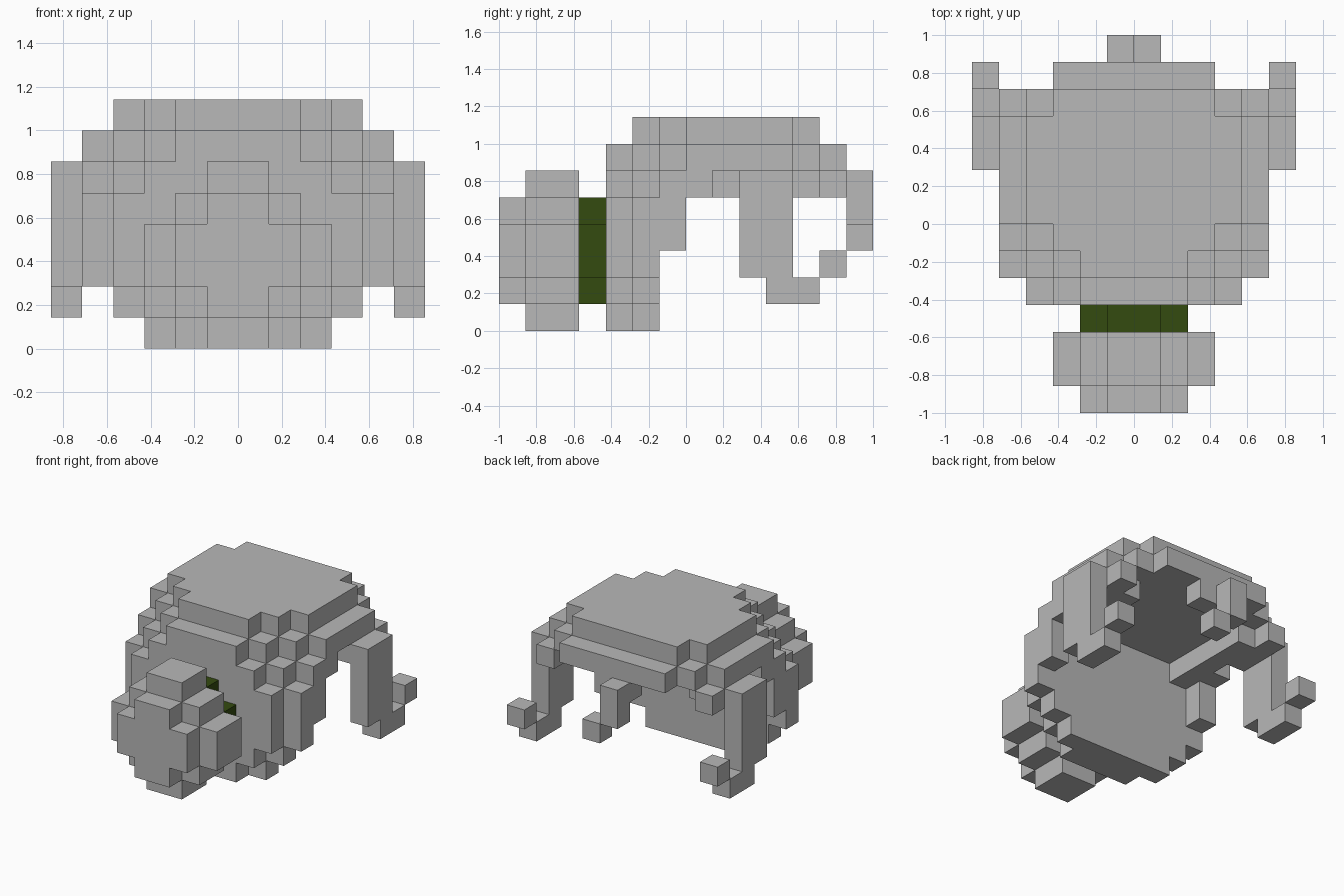
import bpy, bmesh, math
from mathutils import Vector

if "Cube" in bpy.data.objects:
    bpy.data.objects.remove(bpy.data.objects["Cube"], do_unlink=True)

U = 1 / 7  # edge length of one block


def material(name, rgb):
    m = bpy.data.materials.new(name)
    m.use_nodes = True
    m.diffuse_color = (*rgb, 1)
    m.node_tree.nodes["Principled BSDF"].inputs["Base Color"].default_value = (*rgb, 1)
    return m


GREY = material("light grey", (0.48, 0.48, 0.48))
GREEN = material("dark green", (0.034, 0.07, 0.005))

DIRS = [Vector(d) for d in ((1, 0, 0), (-1, 0, 0), (0, 1, 0), (0, -1, 0), (0, 0, 1), (0, 0, -1))]


def block_part(name, boxes, mat):
    """Fill boxes (x0, x1, y0, y1, z0, z1) with blocks and skin their outside."""
    cells = {(x, y, z) for x0, x1, y0, y1, z0, z1 in boxes
             for x in range(x0, x1) for y in range(y0, y1) for z in range(z0, z1)}
    bm = bmesh.new()
    verts = {}

    def vert(p):
        key = tuple(round(c) for c in p)
        if key not in verts:
            verts[key] = bm.verts.new(Vector(key) * U)
        return verts[key]

    for c in sorted(cells):
        mid = Vector(c) + Vector((0.5, 0.5, 0.5))
        for d in DIRS:
            if tuple(int(a + b) for a, b in zip(c, d)) in cells:
                continue
            s = Vector((d.y, d.z, d.x))
            t = d.cross(s)
            ring = [mid + (d + a * s + b * t) / 2 for a, b in ((-1, -1), (1, -1), (1, 1), (-1, 1))]
            bm.faces.new([vert(p) for p in ring])
    # Merge the flat block faces into larger panels
    bmesh.ops.dissolve_limit(bm, angle_limit=math.radians(1), verts=bm.verts, edges=bm.edges)
    mesh = bpy.data.meshes.new(name)
    bm.to_mesh(mesh)
    bm.free()
    mesh.materials.append(mat)
    ob = bpy.data.objects.new(name, mesh)
    bpy.context.collection.objects.link(ob)
    return ob


def centred(rows):
    """Rows of (half width, y0, y1, z0, z1), centred on x = 0."""
    return [(-w, w, *r) for w, *r in rows]


def both_sides(boxes):
    return boxes + [(-x1, -x0, *r) for x0, x1, *r in boxes]


# Stepped roof of the shell
roof = centred([
    (2, -2, -1, 7, 8), (3, -1, 0, 7, 8), (4, 0, 4, 7, 8), (3, 4, 5, 7, 8),
    (2, -3, -2, 6, 7), (3, -2, -1, 6, 7), (4, -1, 0, 6, 7),
    (5, 0, 4, 6, 7), (4, 4, 5, 6, 7), (3, 5, 6, 6, 7)])

# Round front wall, two blocks thick
wall = centred([
    (3, -3, -2, 5, 6), (4, -2, -1, 5, 6),
    (4, -3, -2, 2, 5), (5, -2, -1, 2, 5),
    (3, -3, -2, 1, 2), (4, -2, -1, 1, 2),
    (2, -3, -2, 0, 1), (3, -2, -1, 0, 1)])

# Rims under the roof, front side posts and limb joints
rims = both_sides([
    (3, 5, -1, 1, 5, 6), (3, 4, 1, 4, 5, 6), (4, 5, 2, 5, 5, 6),
    (4, 5, -1, 0, 3, 5)])
block_part("shell", roof + wall + rims + [(-1, 1, 5, 6, 5, 6)], GREY)

# Neck and rounded head
block_part("neck", centred([(2, -4, -3, 2, 4), (1, -4, -3, 1, 5)]), GREEN)
block_part("head", centred([
    (1, -6, -4, 0, 6), (2, -6, -4, 1, 5), (3, -6, -4, 2, 4),
    (2, -7, -6, 2, 4), (1, -7, -6, 1, 5)]), GREY)

# Side legs: column, foot and raised toe
leg = [(5, 6, 2, 4, 2, 6), (5, 6, 3, 5, 1, 2), (5, 6, 5, 6, 2, 3)]
block_part("left_leg", leg, GREY)
block_part("right_leg", [(-x1, -x0, *r) for x0, x1, *r in leg], GREY)

# Crooked tail at the back
block_part("tail", [(-1, 0, 6, 7, 4, 6), (0, 1, 6, 7, 3, 4)], GREY)
